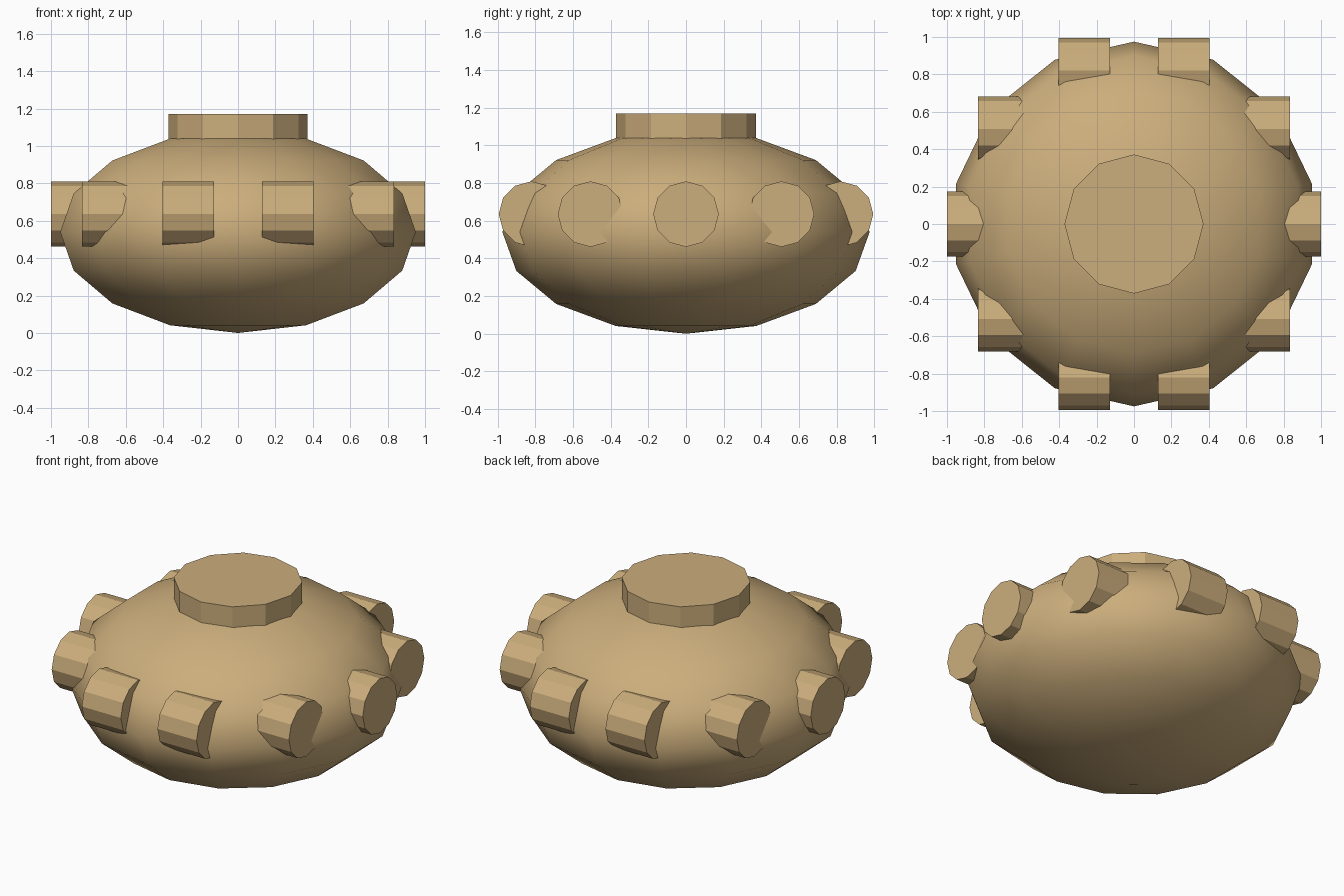
import bpy
from math import cos, sin, radians, pi

if "Cube" in bpy.data.objects:
    bpy.data.objects.remove(bpy.data.objects["Cube"])

tan_mat = bpy.data.materials.new("tan")
tan_mat.diffuse_color = (0.60, 0.42, 0.20, 1)
tan_mat.use_nodes = True
tan_mat.node_tree.nodes["Principled BSDF"].inputs["Base Color"].default_value = tan_mat.diffuse_color


def finish(name):
    obj = bpy.context.object
    obj.name = name
    obj.data.materials.append(tan_mat)
    return obj


def cylinder(name, radius, length, location, rotation=(0, 0, 0)):
    bpy.ops.mesh.primitive_cylinder_add(vertices=12, radius=radius, depth=length,
                                        location=location, rotation=rotation)
    return finish(name)


# Squashed low-poly sphere body, smooth shaded, with a vertex on the x axis
bpy.ops.mesh.primitive_uv_sphere_add(segments=14, ring_count=8, radius=1,
                                     location=(0, 0, 0.54))
body = finish("body")
body.scale = (0.975, 0.975, 0.54)
bpy.ops.object.transform_apply(location=False, rotation=True, scale=True)
bpy.ops.object.shade_smooth()

# Flat-topped neck
cylinder("neck", 0.372, 0.27, (0, 0, 1.035))

# Ring of ten studs, all lying along x
for i in range(10):
    a = radians(36 * i)
    cylinder(f"stud_{i + 1}", 0.174, 0.275,
             (0.8625 * cos(a), 0.8625 * sin(a), 0.635), (0, pi / 2, 0))
